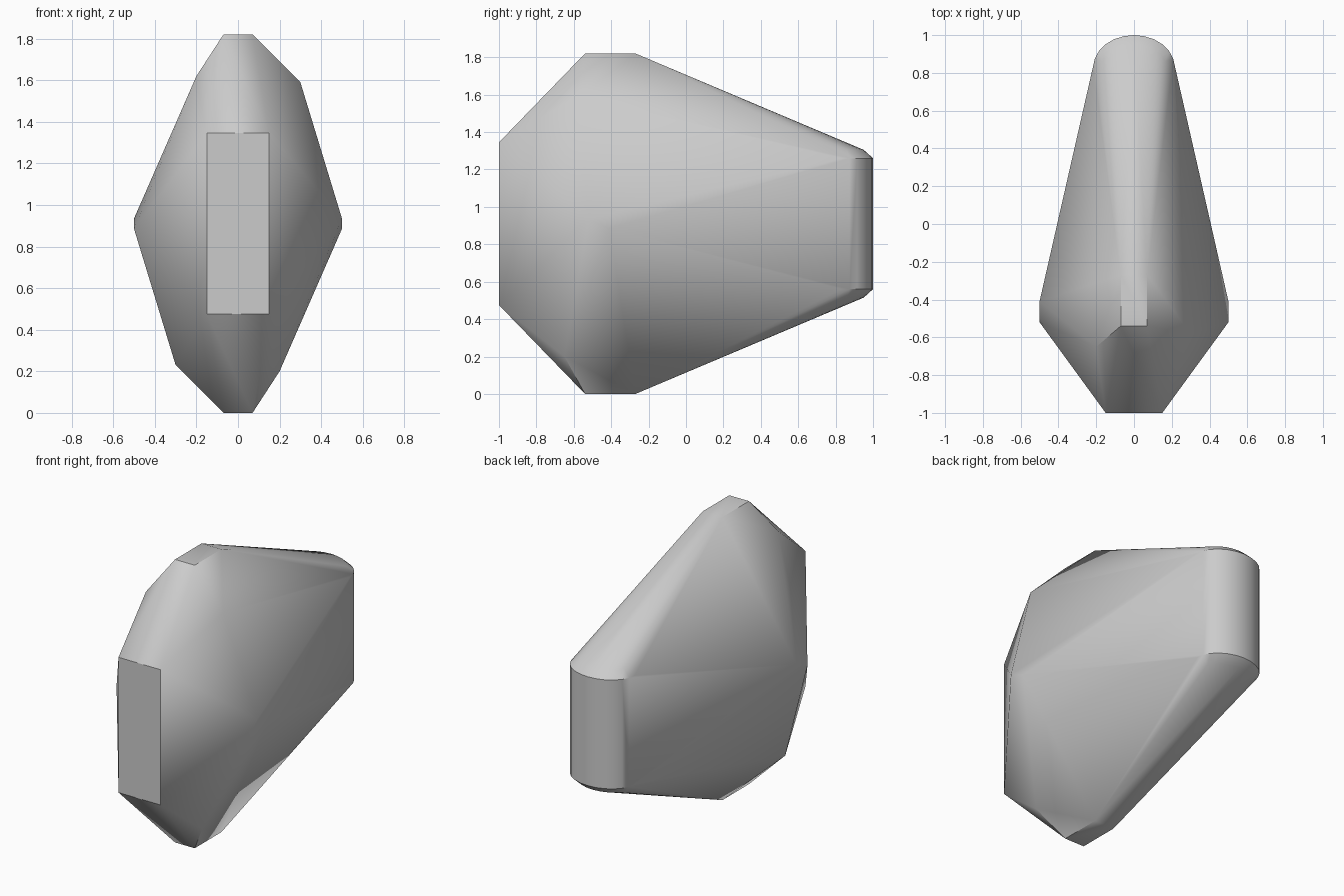
import bpy, bmesh, math

old = bpy.data.objects.get("Cube")
if old:
    bpy.data.objects.remove(old, do_unlink=True)

HEIGHT = 1.82

stone = bpy.data.materials.new("stone grey")
stone.use_nodes = True
grey = (0.6, 0.6, 0.6, 1)
stone.diffuse_color = grey
stone.node_tree.nodes["Principled BSDF"].inputs["Base Color"].default_value = grey

# Corners of one half; the other half is a half turn about the y axis
corners = [
    (0.15, -1, 1.345), (-0.15, -1, 1.345),          # flat nose
    (0.07, -0.54, HEIGHT), (-0.07, -0.54, HEIGHT),  # narrow top strip
    (0.07, -0.27, HEIGHT), (-0.07, -0.27, HEIGHT),
    (0.3, -0.58, 1.59), (-0.2, -0.65, 1.62),        # shoulders
    (0.5, -0.52, 0.935), (0.5, -0.41, 0.885),       # widest side ridge
]

# Rounded tail with a small chamfer at its upper rim
for i in range(13):
    a = math.pi * i / 12
    c, s = math.cos(a), math.sin(a)
    corners.append((0.215 * c, 0.83 + 0.17 * s, 1.26))
    corners.append((0.17 * c, 0.83 + 0.12 * s, 1.305))

bm = bmesh.new()
for x, y, z in corners:
    bm.verts.new((x, y, z))
    bm.verts.new((-x, y, HEIGHT - z))
hull = bmesh.ops.convex_hull(bm, input=bm.verts)
loose = {g for g in hull["geom_interior"] + hull["geom_unused"]
         if isinstance(g, bmesh.types.BMVert)}
bmesh.ops.delete(bm, geom=list(loose), context="VERTS")
bmesh.ops.dissolve_limit(bm, angle_limit=math.radians(0.5),
                         verts=bm.verts, edges=bm.edges)
bmesh.ops.recalc_face_normals(bm, faces=bm.faces)

mesh = bpy.data.meshes.new("faceted_stone")
bm.to_mesh(mesh)
bm.free()
mesh.materials.append(stone)
body = bpy.data.objects.new("faceted_stone", mesh)
bpy.context.collection.objects.link(body)

# Soft facets, hard outer corners
bpy.ops.object.select_all(action="DESELECT")
body.select_set(True)
bpy.context.view_layer.objects.active = body
bpy.ops.object.shade_smooth_by_angle(angle=math.radians(35))
